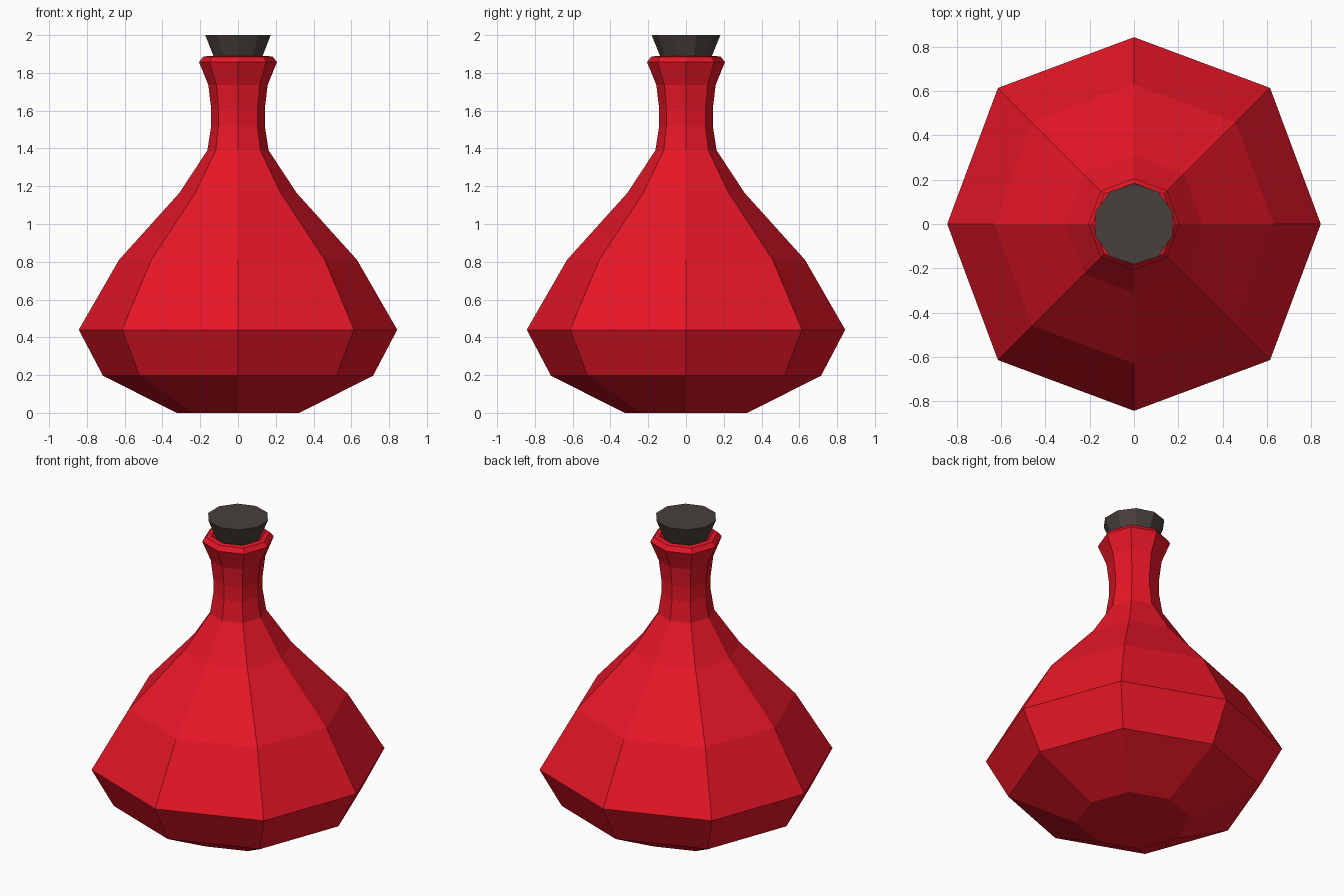
import bpy, bmesh
from math import sin, cos, pi

if "Cube" in bpy.data.objects:
    bpy.data.objects.remove(bpy.data.objects["Cube"])


def material(name, rgb):
    m = bpy.data.materials.new(name)
    m.diffuse_color = (*rgb, 1)
    m.use_nodes = True
    m.node_tree.nodes["Principled BSDF"].inputs["Base Color"].default_value = m.diffuse_color
    return m


def lathe(name, profile, sides, start, mat, odd_scale=1.0):
    """Skin rings of (radius, z) into a closed, flat-faced solid."""
    bm = bmesh.new()
    rings = []
    for r, z in profile:
        ring = []
        for i in range(sides):
            a = start + 2 * pi * i / sides
            k = r * (odd_scale if i % 2 else 1.0)
            ring.append(bm.verts.new((k * cos(a), k * sin(a), z)))
        rings.append(ring)
    for lo, hi in zip(rings, rings[1:]):
        for i in range(sides):
            j = (i + 1) % sides
            bm.faces.new((lo[i], lo[j], hi[j], hi[i]))
    bm.faces.new(rings[0][::-1])
    bm.faces.new(rings[-1])
    mesh = bpy.data.meshes.new(name)
    bm.to_mesh(mesh)
    bm.free()
    mesh.materials.append(mat)
    ob = bpy.data.objects.new(name, mesh)
    bpy.context.collection.objects.link(ob)
    return ob


# Octagonal flask: belly, shoulder, flared neck, lip and recessed mouth
flask_profile = [
    (0.325, 0.0), (0.715, 0.197), (0.843, 0.44), (0.63, 0.81),
    (0.31, 1.165), (0.162, 1.39), (0.142, 1.52), (0.142, 1.61),
    (0.157, 1.735), (0.206, 1.857), (0.185, 1.885), (0.155, 1.89),
    (0.13, 1.85),
]
lathe("flask", flask_profile, 8, 0, material("red_glass", (0.8, 0.008, 0.02)), 1.03)

# Ten-sided tapered stopper
lathe("stopper", [(0.105, 1.82), (0.137, 1.89), (0.182, 2.0)], 10, pi / 2,
      material("dark_stopper", (0.065, 0.052, 0.045)))
